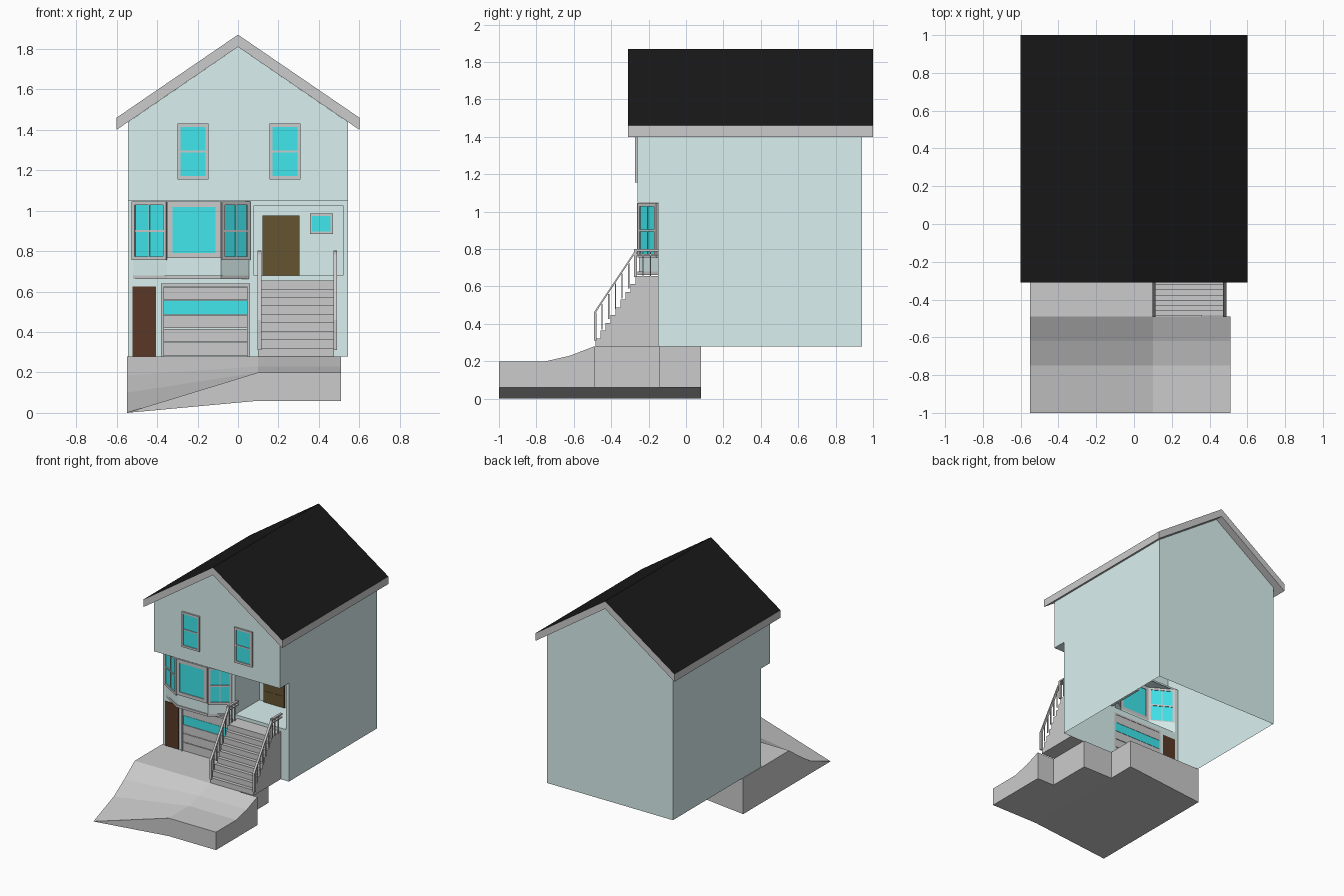
import bpy, bmesh
from mathutils import Vector

if "Cube" in bpy.data.objects:
    bpy.data.objects.remove(bpy.data.objects["Cube"])


def material(name, c):
    m = bpy.data.materials.new(name)
    m.diffuse_color = (*c, 1)
    m.use_nodes = True
    m.node_tree.nodes["Principled BSDF"].inputs["Base Color"].default_value = m.diffuse_color
    return m


TEAL = material("teal_siding", (0.70, 0.88, 0.87))
GLASS = material("cyan_glass", (0.05, 0.80, 0.85))
BLACK = material("black_roof", (0.01, 0.01, 0.01))
BROWN = material("dark_brown", (0.10, 0.04, 0.02))
OLIVE = material("olive_brown", (0.13, 0.09, 0.03))


def obj(name, bm, mat=None, fix=True):
    if fix:
        bmesh.ops.recalc_face_normals(bm, faces=bm.faces)
    me = bpy.data.meshes.new(name)
    bm.to_mesh(me)
    bm.free()
    if mat:
        me.materials.append(mat)
    o = bpy.data.objects.new(name, me)
    bpy.context.collection.objects.link(o)
    return o


def face(bm, pts):
    return bm.faces.new([bm.verts.new(p) for p in pts])


def prism(bm, base, shift):
    """Closed solid: polygon swept along a vector."""
    a = [bm.verts.new(p) for p in base]
    b = [bm.verts.new(Vector(p) + Vector(shift)) for p in base]
    bm.faces.new(a)
    bm.faces.new(b[::-1])
    for i in range(len(a)):
        j = (i + 1) % len(a)
        bm.faces.new((a[i], b[i], b[j], a[j]))


def box(bm, x0, x1, y0, y1, z0, z1):
    prism(bm, [(x0, y0, z0), (x1, y0, z0), (x1, y1, z0), (x0, y1, z0)], (0, 0, z1 - z0))


def wall_rects(bm, y, rects):
    for x0, x1, z0, z1 in rects:
        face(bm, [(x0, y, z0), (x1, y, z0), (x1, y, z1), (x0, y, z1)])


def window(name, p0, p1, z0, z1, fr=0.016, cols=1, rows=1, t=0.012):
    """Framed window between two plan points, outside on the right-hand side of p0->p1."""
    p0, p1 = Vector((*p0, 0)), Vector((*p1, 0))
    u = (p1 - p0).normalized()
    n, w = Vector((u.y, -u.x, 0)), (p1 - p0).length
    bm = bmesh.new()

    def bar(a, b, za, zb, th):
        q = [p0 + u * a, p0 + u * b, p0 + u * b + n * th, p0 + u * a + n * th]
        prism(bm, [v + Vector((0, 0, za)) for v in q], (0, 0, zb - za))

    bar(0, fr, z0, z1, t)
    bar(w - fr, w, z0, z1, t)
    bar(fr, w - fr, z0, z0 + fr, t)
    bar(fr, w - fr, z1 - fr, z1, t)
    for i in range(1, cols):
        bar(w * i / cols - 0.003, w * i / cols + 0.003, z0 + fr, z1 - fr, t * 0.8)
    for i in range(1, rows):
        c = z0 + (z1 - z0) * i / rows
        bar(fr, w - fr, c - fr * 0.3, c + fr * 0.3, t * 0.8)
    obj(name + "_frame", bm)
    bm = bmesh.new()
    a, b = p0 + u * fr + n * t * 0.4, p1 - u * fr + n * t * 0.4
    face(bm, [(a.x, a.y, z0 + fr), (b.x, b.y, z0 + fr), (b.x, b.y, z1 - fr), (a.x, a.y, z1 - fr)])
    obj(name + "_glass", bm, GLASS, False)


W, YF, YU, YB = 0.545, -0.15, -0.26, 0.94
ZB, ZM, ZE, ZP = 0.28, 1.05, 1.437, 1.81

# House shell, open at the bottom, upper storey overhanging
bm = bmesh.new()
for s in (-1, 1):
    pts = [(YF, ZB), (YB, ZB), (YB, ZE), (YU, ZE), (YU, ZM), (YF, ZM)]
    face(bm, [(s * W, y, z) for y, z in (pts if s > 0 else pts[::-1])])
for y, z in ((YB, ZB), (YU, ZM)):
    pts = [(-W, y, z), (W, y, z), (W, y, ZE), (0, y, ZP), (-W, y, ZE)]
    face(bm, pts if y < 0 else pts[::-1])
face(bm, [(-W, YU, ZM), (-W, YF, ZM), (W, YF, ZM), (W, YU, ZM)])
# Lower front wall around the openings
wall_rects(bm, YF, [(-W, -.52, ZB, ZM), (-.405, -.38, ZB, .64), (-.52, .055, .64, .68),
                    (-.52, -.405, .62, .64), (.055, .08, ZB, ZM), (.08, W, ZB, .68),
                    (.08, .52, 1.025, ZM), (.52, W, .68, ZM), (-.52, .055, 1.035, ZM)])
obj("house_walls", bm, TEAL, False)

# Recessed porch
bm = bmesh.new()
PX0, PX1, PY, PZ0, PZ1 = .08, .52, .15, .68, 1.025
wall_rects(bm, PY, [(PX0, PX1, PZ0, PZ1)])
for x in (PX0, PX1):
    pts = [(x, YF, PZ0), (x, PY, PZ0), (x, PY, PZ1), (x, YF, PZ1)]
    face(bm, pts if x == PX0 else pts[::-1])
face(bm, [(PX0, YF, PZ0), (PX1, YF, PZ0), (PX1, PY, PZ0), (PX0, PY, PZ0)])
face(bm, [(PX0, YF, PZ1), (PX0, PY, PZ1), (PX1, PY, PZ1), (PX1, YF, PZ1)])
obj("porch_recess", bm, TEAL, False)

# Front door with raised panels, small porch window
bm = bmesh.new()
box(bm, .122, .303, PY - .012, PY, PZ0, .975)
for x in (.14, .222):
    for z in (.70, .79, .88):
        box(bm, x, x + .062, PY - .015, PY - .01, z, z + .07)
obj("front_door", bm, OLIVE)
window("porch_window", (.355, PY), (.47, PY), .885, .985, .012)

# Roof: gabled slab with black top
bm = bmesh.new()
prism(bm, [(-.6, -.31, 1.40), (0, -.31, ZP), (.6, -.31, 1.40),
           (.6, -.31, 1.46), (0, -.31, 1.87), (-.6, -.31, 1.46)], (0, 1.31, 0))
roof = obj("roof", bm)
roof.data.materials.append(material("grey_trim", (0.8, 0.8, 0.8)))
roof.data.materials.append(BLACK)
for p in roof.data.polygons:
    p.material_index = 1 if p.normal.z > 0.3 else 0

# Upper windows
for i, x in enumerate((-.30, .155)):
    window("upper_window_%d" % i, (x, YU), (x + .155, YU), 1.155, 1.43, .016, 1, 2)

# Bay window: plan outline, low wall, sill and three windows
bay = [(-.52, YF), (-.35, -.25), (-.085, -.25), (.055, YF)]
bm = bmesh.new()
for a, b in zip(bay, bay[1:]):
    face(bm, [(*a, .68), (*b, .68), (*b, .765), (*a, .765)])
obj("bay_lower_wall", bm, TEAL, False)
bm = bmesh.new()
prism(bm, [(x, y - (.008 if y < -.2 else 0), .662) for x, y in bay], (0, 0, .018))
obj("bay_sill", bm)
window("bay_left", bay[0], bay[1], .755, 1.045, .018, 2, 2)
window("bay_front", bay[1], bay[2], .765, 1.045, .026)
window("bay_right", bay[2], bay[3], .755, 1.045, .018, 2, 2)

# Side door
bm = bmesh.new()
box(bm, -.522, -.405, YF - .006, YF, ZB, .625)
obj("side_door", bm, BROWN)

# Garage door: frame, panels and glazed strip
bm = bmesh.new()
box(bm, -.38, -.365, YF - .014, YF, ZB, .64)
box(bm, .045, .06, YF - .014, YF, ZB, .64)
box(bm, -.365, .045, YF - .014, YF, .625, .64)
for i in range(5):
    z = ZB + i * .069
    if i != 3:
        box(bm, -.365, .045, YF - .006, YF, z + .002, z + .067)
obj("garage_door", bm)
bm = bmesh.new()
box(bm, -.365, .045, YF - .005, YF, .487, .556)
obj("garage_glass", bm, GLASS)

# Stairs: nine risers up to the landing
n, y0, y1, zt = 9, -.485, -.27, .655
rise, run = (zt - ZB) / n, (y1 - y0) / (n - 1)
prof = [(.1, YF, ZB), (.1, y0, ZB)]
for i in range(n):
    y, z = y0 + i * run, ZB + (i + 1) * rise
    prof += [(.1, y, z)] + ([(.1, y + run, z)] if i < n - 1 else [])
prof.append((.1, YF, zt))
bm = bmesh.new()
prism(bm, prof, (.375, 0, 0))
obj("stairs", bm)

# Railings on both sides
for name, x in (("left_railing", .106), ("right_railing", .48)):
    bm = bmesh.new()
    r = .009
    box(bm, x - r, x + r, -.493, -.478, .31, .46)
    box(bm, x - r, x + r, -.278, -.263, .65, .80)
    box(bm, x - r, x + r, -.27, YF, .788, .80)
    box(bm, x - r, x + r, -.27, YF, .765, .773)
    prism(bm, [(x - r, -.493, .445), (x - r, -.265, .788), (x - r, -.265, .803), (x - r, -.493, .46)],
          (2 * r, 0, 0))
    for i in range(1, 6):
        t = i / 6
        y, z = -.485 + .215 * t, .335 + .33 * t
        box(bm, x - .004, x + .004, y - .003, y + .003, z - .02, z + .115)
    for y in (-.23, -.19):
        box(bm, x - .004, x + .004, y - .003, y + .003, zt, .79)
    obj(name, bm)

# Driveway: lofted top over a sloping base with a stepped back edge
L, M, R = -.55, .1, .51
rows = [(-1, .001, .20), (-.75, .10, .20), (-.62, .185, .23), (-.49, ZB, ZB)]
bm = bmesh.new()
for (ya, la, ra), (yb, lb, rb) in zip(rows, rows[1:]):
    face(bm, [(L, ya, la), (M, ya, ra), (M, yb, rb), (L, yb, lb)])
    face(bm, [(M, ya, ra), (R, ya, ra), (R, yb, rb), (M, yb, rb)])
    face(bm, [(L, ya, 0), (L, ya, la), (L, yb, lb), (L, yb, 0)])
    face(bm, [(R, ya, .06), (R, yb, .06), (R, yb, rb), (R, ya, ra)])
face(bm, [(L, -1, 0), (M, -1, .06), (M, -1, .2), (L, -1, .001)])
face(bm, [(M, -1, .06), (R, -1, .06), (R, -1, .2), (M, -1, .2)])


def under(x):
    return .06 if x >= M else 0


back = [(R, -.49), (.36, -.49), (.36, -.14), (M, -.14), (M, .08), (L, .08), (L, -.49)]
for a, b in zip(back, back[1:]):
    face(bm, [(*a, under(a[0])), (*b, under(b[0])), (*b, ZB), (*a, ZB)])
for x0, x1, ya, yb in ((L, M, -.49, .08), (M, .36, -.49, -.14)):
    face(bm, [(x0, ya, ZB), (x1, ya, ZB), (x1, yb, ZB), (x0, yb, ZB)])
for x0, x1, ya, yb in ((L, M, -1, .08), (M, .36, -1, -.14), (.36, R, -1, -.49)):
    face(bm, [(x0, ya, under(x0)), (x0, yb, under(x0)), (x1, yb, under(x1)), (x1, ya, under(x1))])
bmesh.ops.remove_doubles(bm, verts=bm.verts, dist=.0005)
obj("driveway", bm)
